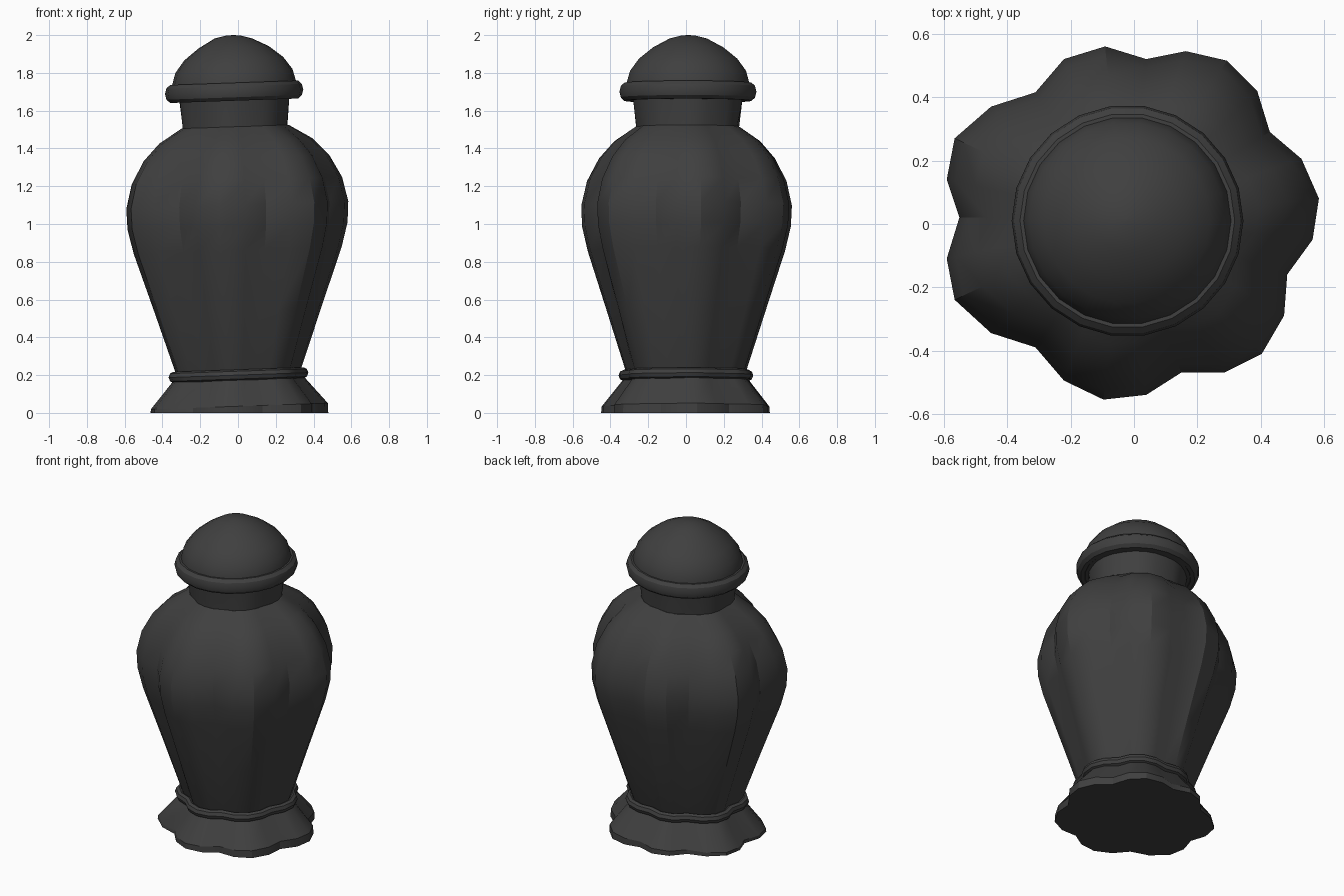
import bpy, bmesh
from math import cos, sin, pi, hypot
from mathutils import Vector

if "Cube" in bpy.data.objects:
    bpy.data.objects.remove(bpy.data.objects["Cube"])

# Seven-lobed cross-section at the widest height
OUTLINE = [(-.55, .02), (-.59, .14), (-.565, .27), (-.45, .37), (-.31, .415), (-.22, .52),
           (-.09, .56), (.04, .52), (.165, .545), (.295, .515), (.39, .42), (.43, .29),
           (.53, .205), (.585, .08), (.565, -.05), (.485, -.16), (.475, -.29), (.405, -.41),
           (.285, -.47), (.15, -.47), (.04, -.54), (-.095, -.555), (-.22, -.495),
           (-.31, -.39), (-.45, -.345), (-.565, -.24), (-.59, -.11)]
LOBES = [Vector((x + .012, y - .006)) / .587 for x, y in reversed(OUTLINE)]
ROUND = [Vector((cos(2 * pi * i / 22), sin(2 * pi * i / 22))) for i in range(22)]

glaze = bpy.data.materials.new("dark_glaze")
glaze.diffuse_color = (.05, .05, .05, 1)
glaze.use_nodes = True
glaze.node_tree.nodes["Principled BSDF"].inputs["Base Color"].default_value = glaze.diffuse_color


def lean(x, y, z):
    """The hand-made pot leans slightly to the left."""
    tilt = .035 * x if 0 < z < 1.95 else 0
    return (x - .012 * z, y + .006 * z, z + tilt)


def loft(name, section, levels, closed=False):
    """Stack sections; each level is (z, radius, lobe amount, outward offset)."""
    bm = bmesh.new()
    rings = []
    for z, r, lobe, off in levels:
        ring = []
        for p in section:
            d = p.normalized()
            q = d.lerp(p, lobe) * r + d * off
            ring.append(bm.verts.new(lean(q.x, q.y, z)))
        rings.append(ring)
    n = len(section)
    pairs = list(zip(rings, rings[1:]))
    if closed:
        pairs.append((rings[-1], rings[0]))
    for a, b in pairs:
        for i in range(n):
            j = (i + 1) % n
            bm.faces.new((a[i], a[j], b[j], b[i]))
    if not closed:
        bm.faces.new(rings[0])
        bm.faces.new(rings[-1])
    bmesh.ops.remove_doubles(bm, verts=bm.verts, dist=.0005)
    bmesh.ops.recalc_face_normals(bm, faces=bm.faces)
    me = bpy.data.meshes.new(name)
    bm.to_mesh(me)
    bm.free()
    ob = bpy.data.objects.new(name, me)
    bpy.context.collection.objects.link(ob)
    me.materials.append(glaze)
    bpy.ops.object.select_all(action='DESELECT')
    ob.select_set(True)
    bpy.context.view_layer.objects.active = ob
    bpy.ops.object.shade_smooth_by_angle(angle=.52)
    return ob


# Flared foot
loft("foot", LOBES, [(0, .47, 1, 0), (.035, .468, 1, 0), (.175, .35, .9, 0)])

# Bead around the waist of the foot
bead = [(.2 + .029 * sin(2 * pi * k / 8), .335, .8, .01 + .026 * cos(2 * pi * k / 8))
        for k in range(8)]
loft("foot_bead", LOBES, bead, closed=True)

# Lobed body
loft("body", LOBES, [(.17, .31, .8, 0), (.22, .332, .8, 0), (.54, .44, .9, 0),
                     (.86, .55, 1, 0), (.99, .582, 1, 0), (1.10, .587, 1, 0),
                     (1.23, .556, 1, 0), (1.35, .49, 1, 0), (1.44, .405, .9, 0),
                     (1.515, .285, .5, 0)])

# Neck
loft("neck", LOBES, [(1.48, .278, .4, 0), (1.52, .28, .35, 0), (1.66, .293, .1, 0)])

# Lid rim and dome
rim = [(1.70 + .05 * sin(2 * pi * k / 10), 0, 0, .327 + .039 * cos(2 * pi * k / 10))
       for k in range(10)]
loft("lid_rim", ROUND, rim, closed=True)
loft("lid_dome", ROUND, [(1.655, .325, 0, 0), (1.735, .331, 0, 0), (1.81, .31, 0, 0),
                         (1.875, .262, 0, 0), (1.935, .187, 0, 0), (1.982, .1, 0, 0),
                         (1.997, .04, 0, 0), (2.0, .005, 0, 0)])
